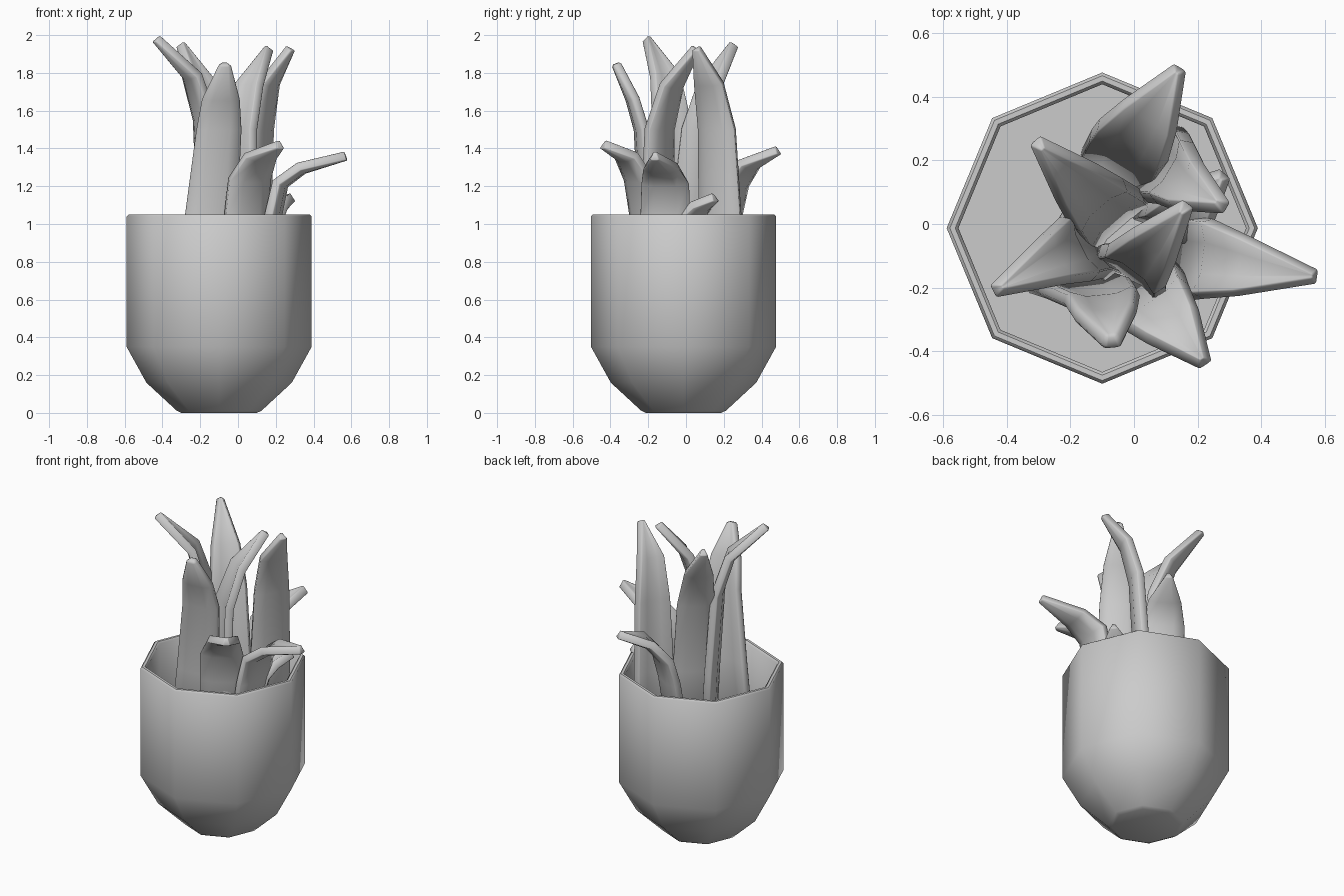
import bpy, bmesh, math
from mathutils import Vector

if "Cube" in bpy.data.objects:
    bpy.data.objects.remove(bpy.data.objects["Cube"])

POT = Vector((-0.10, -0.013, 0))
SIDES = 8
SOIL_Z = 0.65


def finish(name, bm, angle):
    bmesh.ops.recalc_face_normals(bm, faces=bm.faces)
    mesh = bpy.data.meshes.new(name)
    bm.to_mesh(mesh)
    bm.free()
    ob = bpy.data.objects.new(name, mesh)
    bpy.context.collection.objects.link(ob)
    bpy.ops.object.select_all(action='DESELECT')
    bpy.context.view_layer.objects.active = ob
    ob.select_set(True)
    bpy.ops.object.shade_smooth_by_angle(angle=math.radians(angle))
    return ob


def ring(bm, r, z):
    return [bm.verts.new(POT + Vector((r * math.cos(2 * math.pi * i / SIDES),
                                       r * math.sin(2 * math.pi * i / SIDES), z)))
            for i in range(SIDES)]


# Octagonal pot: outer wall, softened rim, inner wall down to the soil
bm = bmesh.new()
profile = [(0.20, 0.0), (0.225, 0.012), (0.385, 0.16), (0.49, 0.35), (0.49, 1.04), (0.48, 1.05),
           (0.463, 1.05), (0.453, 1.04), (0.453, SOIL_Z - 0.03)]
rings = [ring(bm, r, z) for r, z in profile]
for a, b in zip(rings, rings[1:]):
    for i in range(SIDES):
        j = (i + 1) % SIDES
        bm.faces.new((a[i], a[j], b[j], b[i]))
bm.faces.new(rings[0])
bm.faces.new(rings[-1])
finish("pot", bm, 46)

# Soil surface
bm = bmesh.new()
bm.faces.new(ring(bm, 0.453, SOIL_Z))
finish("soil", bm, 30)


# Leaf: channelled strip along a spine, thickened
def leaf(name, lean, spine, widths):
    side = Vector((-lean[1], lean[0], 0)).normalized()
    pts = [Vector(p) for p in spine]
    bm = bmesh.new()
    rows = []
    for i, (p, w) in enumerate(zip(pts, widths)):
        tangent = (pts[min(i + 1, len(pts) - 1)] - pts[max(i - 1, 0)]).normalized()
        inward = tangent.cross(side).normalized()      # towards the plant's centre
        rows.append([bm.verts.new(p + side * (w * s / 2) + inward * (w * 0.18 * (abs(s) - 0.5)))
                     for s in (-1, -0.45, 0.45, 1)])
    for a, b in zip(rows, rows[1:]):
        for i in range(3):
            bm.faces.new((a[i], a[i + 1], b[i + 1], b[i]))
    ob = finish(name, bm, 50)
    mod = ob.modifiers.new("thickness", 'SOLIDIFY')
    mod.thickness = 0.05
    mod.offset = 0
    bev = ob.modifiers.new("soft_edges", 'BEVEL')
    bev.width = 0.012
    bev.segments = 1
    bev.limit_method = 'ANGLE'
    bev.angle_limit = math.radians(60)


TALL = (0.25, 0.24, 0.21, 0.16, 0.03)
LOW = (0.25, 0.25, 0.24, 0.18, 0.03)

# Tall upright leaves
leaf("tall_leaf_front", (0.1, -1),
     [(-0.20, -0.20, 0.62), (-0.14, -0.22, 1.05), (-0.10, -0.245, 1.5), (-0.09, -0.29, 1.66), (-0.07, -0.37, 1.85)],
     (0.27, 0.27, 0.23, 0.19, 0.05))
leaf("tall_leaf_left", (-0.9, -0.45),
     [(-0.13, -0.07, 0.62), (-0.16, -0.06, 1.05), (-0.185, -0.08, 1.55), (-0.25, -0.11, 1.78), (-0.43, -0.205, 1.98)],
     TALL)
leaf("tall_leaf_back_left", (-0.65, 0.75),
     [(-0.06, 0.0, 0.62), (-0.08, 0.03, 1.05), (-0.12, 0.07, 1.5), (-0.18, 0.13, 1.73), (-0.30, 0.25, 1.95)],
     TALL)
leaf("tall_leaf_back_right", (0.85, -0.5),
     [(0.09, 0.19, 0.62), (0.11, 0.175, 1.05), (0.13, 0.16, 1.5), (0.17, 0.12, 1.74), (0.275, 0.06, 1.93)],
     TALL)
leaf("tall_leaf_middle", (0.6, 0.8),
     [(-0.01, -0.15, 0.62), (0.0, -0.14, 1.05), (0.01, -0.13, 1.5), (0.06, -0.07, 1.73), (0.16, 0.05, 1.93)],
     TALL)

# Low leaves bending outward
leaf("low_leaf_right", (1, -0.13),
     [(0.13, -0.10, 0.62), (0.20, -0.11, 1.05), (0.235, -0.11, 1.21), (0.34, -0.13, 1.29), (0.57, -0.165, 1.36)],
     LOW)
leaf("low_leaf_front", (0.53, -0.85),
     [(0.02, -0.18, 0.62), (0.05, -0.23, 1.05), (0.065, -0.26, 1.23), (0.12, -0.32, 1.35), (0.22, -0.435, 1.42)],
     LOW)
leaf("low_leaf_back", (0.53, 0.85),
     [(-0.05, 0.17, 0.62), (-0.02, 0.23, 1.05), (0.0, 0.265, 1.2), (0.05, 0.34, 1.31), (0.14, 0.485, 1.39)],
     LOW)
leaf("small_leaf_right", (0.6, 0.75),
     [(0.09, -0.01, 0.62), (0.13, 0.0, 0.9), (0.16, 0.03, 1.03), (0.20, 0.08, 1.09), (0.28, 0.15, 1.14)],
     (0.2, 0.2, 0.18, 0.14, 0.03))
